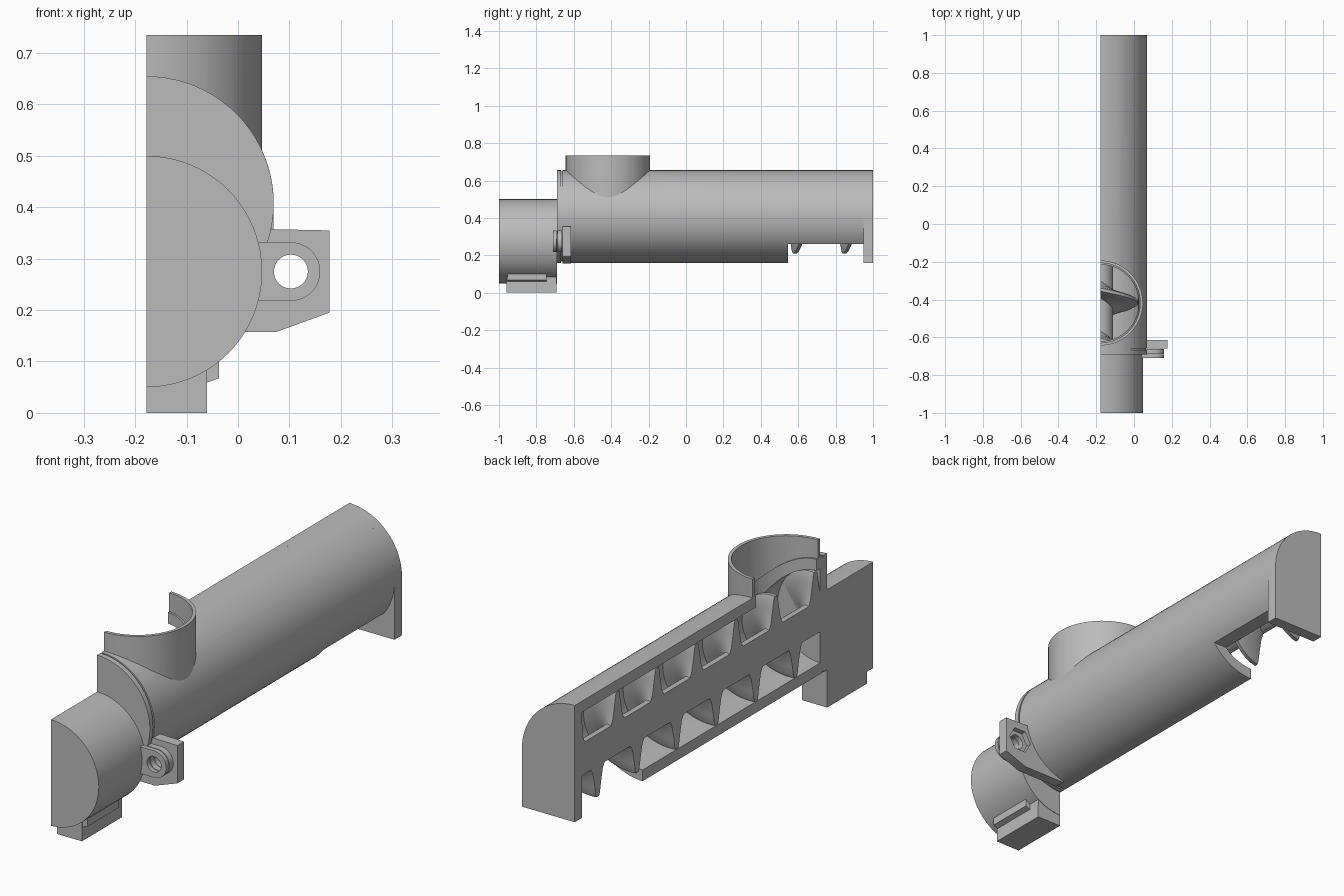
import bpy, bmesh
from math import sin, cos, pi, radians, asin, degrees

if "Cube" in bpy.data.objects:
    bpy.data.objects.remove(bpy.data.objects["Cube"])

X0 = -0.178            # section plane through the conveyor axis
TUBE_Z, MOTOR_Z = 0.4075, 0.275
R_OUT, R_IN = 0.2475, 0.2
INLET_Y = -0.418

grey = bpy.data.materials.new("plain grey")
grey.use_nodes = True
grey.diffuse_color = (0.5, 0.5, 0.5, 1)
grey.node_tree.nodes["Principled BSDF"].inputs["Base Color"].default_value = (0.5, 0.5, 0.5, 1)


def finish(name, bm):
    bmesh.ops.recalc_face_normals(bm, faces=bm.faces)
    mesh = bpy.data.meshes.new(name)
    bm.to_mesh(mesh)
    bm.free()
    mesh.materials.append(grey)
    obj = bpy.data.objects.new(name, mesh)
    bpy.context.collection.objects.link(obj)
    return obj


def prism(name, pts, lo, hi, axis="y"):
    """Extrude a closed profile along y (profile in x, z) or along z (profile in x, y)."""
    bm = bmesh.new()
    place = (lambda p, t: (p[0], t, p[1])) if axis == "y" else (lambda p, t: (p[0], p[1], t))
    a = [bm.verts.new(place(p, lo)) for p in pts]
    b = [bm.verts.new(place(p, hi)) for p in pts]
    bm.faces.new(a)
    bm.faces.new(b)
    for i in range(len(pts)):
        j = (i + 1) % len(pts)
        bm.faces.new((a[i], a[j], b[j], b[i]))
    return finish(name, bm)


def arc(cx, cy, r, a0=-90, a1=90, n=40):
    return [(cx + r * cos(radians(a0 + (a1 - a0) * i / n)),
             cy + r * sin(radians(a0 + (a1 - a0) * i / n))) for i in range(n + 1)]


def circle(cx, cy, r, n=64):
    return arc(cx, cy, r, 0, 360 - 360 / n, n - 1)


def box(x0, x1, z0, z1):
    return [(x0, z0), (x1, z0), (x1, z1), (x0, z1)]


def cut(obj, *cutters):
    for c in cutters:
        mod = obj.modifiers.new("cut", "BOOLEAN")
        mod.operation, mod.solver, mod.object = "DIFFERENCE", "EXACT", c
    deps = bpy.context.evaluated_depsgraph_get()
    mesh = bpy.data.meshes.new_from_object(obj.evaluated_get(deps))
    obj.modifiers.clear()
    obj.data = mesh
    for c in cutters:
        bpy.data.objects.remove(c)
    return obj


parts = []

# Drive motor with its foot and side rib
parts.append(prism("motor_body", arc(X0, MOTOR_Z, 0.225), -1, -0.69))
saddle = arc(X0, MOTOR_Z, 0.222, -58, -90, 10)
parts.append(prism("motor_foot", [(X0, 0), (-0.06, 0)] + saddle, -0.96, -0.692))
parts.append(prism("foot_rib", [(-0.07, 0.056), (-0.037, 0.067), (-0.037, 0.105), (-0.07, 0.105)],
                   -0.955, -0.745))

# Flange between motor and tube
parts.append(prism("motor_flange", arc(X0, TUBE_Z, R_OUT), -0.69, -0.667))
parts.append(prism("tube_front_plate", arc(X0, TUBE_Z, R_OUT - 0.006), -0.667, -0.645))

# Tube, with the inlet opening cut in the top
ring = arc(X0, TUBE_Z, R_OUT) + arc(X0, TUBE_Z, R_IN, 90, -90)
tube = prism("tube", ring, -0.66, 0.545)
parts.append(cut(tube, prism("inlet_cutter", circle(X0, INLET_Y, 0.203), 0.43, 0.9, "z")))

# Tube above the discharge opening
drop = TUBE_Z - 0.26
upper = (arc(X0, TUBE_Z, R_OUT, -degrees(asin(drop / R_OUT)), 90)
         + arc(X0, TUBE_Z, R_IN, 90, -degrees(asin(drop / R_IN))))
parts.append(prism("discharge_tube", upper, 0.545, 0.95))

# Round-topped end plate
parts.append(prism("end_plate", [(X0, 0.16), (X0 + R_OUT, 0.16)]
                   + arc(X0, TUBE_Z, R_OUT, 0, 90), 0.95, 1))

# Inlet collar, trimmed to sit on the tube
collar = prism("inlet_collar", arc(X0, INLET_Y, 0.225) + arc(X0, INLET_Y, 0.211, 90, -90),
               0.42, 0.735, "z")
parts.append(cut(collar, prism("saddle_cutter", circle(X0, TUBE_Z, 0.24), -0.9, 0.2)))

# Bolted lug: two rounded tabs and a block with a hexagonal nut pocket
LUG_X, LUG_Z = 0.103, MOTOR_Z


def bolt_hole():
    return prism("bolt_cutter", circle(LUG_X, LUG_Z, 0.033, 32), -0.8, -0.5)


tab = [(0.03, LUG_Z - 0.057)] + arc(LUG_X, LUG_Z, 0.057, n=24) + [(0.03, LUG_Z + 0.057)]
for name, lo, hi in (("motor_tab", -0.71, -0.692), ("flange_tab", -0.688, -0.662)):
    parts.append(cut(prism(name, tab, lo, hi), bolt_hole()))

block = arc(X0, TUBE_Z, 0.24, -80, -12, 24) + [
    (0.178, 0.355), (0.178, 0.195), (0.073, 0.157), (-0.13, 0.157)]
lug = prism("tube_lug", block, -0.66, -0.615)
parts.append(cut(lug, bolt_hole(),
                 prism("nut_cutter", circle(LUG_X, LUG_Z, 0.056, 6), -0.638, -0.5)))

# Screw shaft
parts.append(prism("screw_shaft", arc(X0, TUBE_Z, 0.068), -0.65, 0.95))

# Tapered screw flights, one half turn each
PITCH, STEPS = 0.265, 36
taper = [(0.06, 0.05), (0.09, 0.033), (0.15, 0.02), (0.185, 0.014), (0.198, 0.008)]
section = taper + [(r, -w) for r, w in reversed(taper)]
for k in range(7):
    bm = bmesh.new()
    rings = []
    for i in range(STEPS + 1):
        a = pi / 2 - pi * i / STEPS
        y = 0.9775 - PITCH * (k + 0.5 * i / STEPS)
        rings.append([bm.verts.new((X0 + r * cos(a), min(0.95, max(-0.65, y + w)),
                                    TUBE_Z + r * sin(a))) for r, w in section])
    for p, q in zip(rings, rings[1:]):
        for i in range(len(section)):
            j = (i + 1) % len(section)
            bm.faces.new((p[i], p[j], q[j], q[i]))
    bm.faces.new(rings[0])
    bm.faces.new(rings[-1])
    parts.append(finish(f"screw_flight_{k + 1}", bm))

# Smooth round surfaces, keep machined edges sharp
bpy.ops.object.select_all(action="DESELECT")
for obj in parts:
    obj.select_set(True)
bpy.context.view_layer.objects.active = parts[0]
bpy.ops.object.shade_smooth_by_angle(angle=radians(30))
